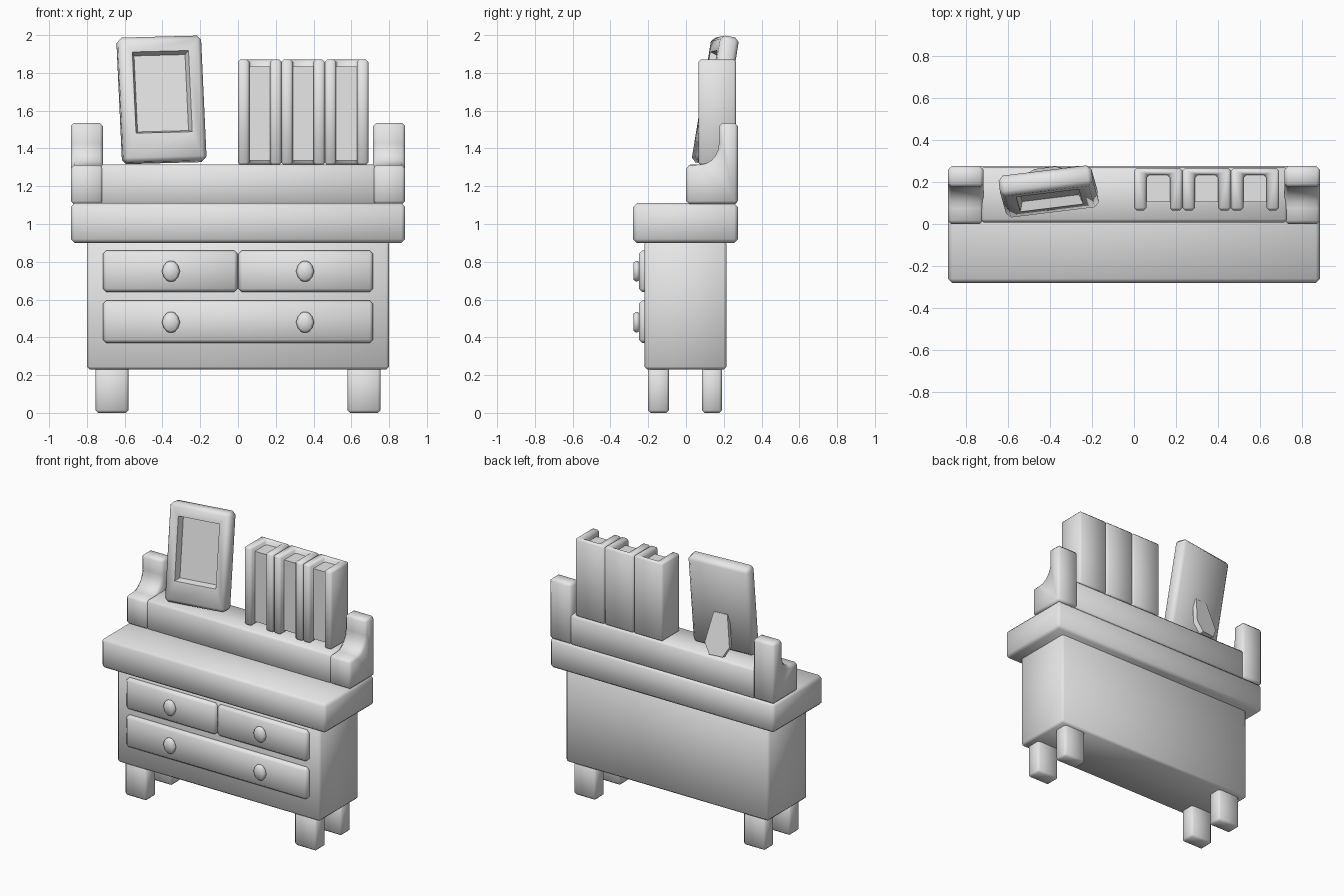
import bpy, bmesh, math
from mathutils import Matrix, Vector

if "Cube" in bpy.data.objects:
    bpy.data.objects.remove(bpy.data.objects["Cube"], do_unlink=True)

GREY = (0.8, 0.8, 0.8, 1)
mat = bpy.data.materials.new("plain_grey")
mat.use_nodes = True
mat.diffuse_color = GREY
mat.node_tree.nodes["Principled BSDF"].inputs["Base Color"].default_value = GREY


def finish(name, bm, bevel=0.0):
    """Turn a bmesh into a smooth-shaded object with chamfered edges."""
    bmesh.ops.recalc_face_normals(bm, faces=bm.faces)
    mesh = bpy.data.meshes.new(name)
    bm.to_mesh(mesh)
    bm.free()
    mesh.materials.append(mat)
    ob = bpy.data.objects.new(name, mesh)
    bpy.context.collection.objects.link(ob)
    bpy.ops.object.select_all(action='DESELECT')
    ob.select_set(True)
    bpy.context.view_layer.objects.active = ob
    if bevel:
        mod = ob.modifiers.new("chamfer", 'BEVEL')
        mod.width = bevel
        mod.segments = 1
        mod.limit_method = 'ANGLE'
        mod.angle_limit = math.radians(40)
        bpy.ops.object.modifier_apply(modifier=mod.name)
    bpy.ops.object.shade_smooth_by_angle(angle=math.radians(55))
    return ob


def box(name, xs, ys, zs, bevel=0.02):
    bm = bmesh.new()
    bmesh.ops.create_cube(bm, size=1)
    for v in bm.verts:
        v.co = [r[0] if c < 0 else r[1] for c, r in zip(v.co, (xs, ys, zs))]
    return finish(name, bm, bevel)


def prism(name, points, offset, bevel=0.0):
    """Extrude a closed outline along an offset vector."""
    bm = bmesh.new()
    face = bm.faces.new([bm.verts.new(p) for p in points])
    ext = bmesh.ops.extrude_face_region(bm, geom=[face], use_keep_orig=True)
    moved = [g for g in ext["geom"] if isinstance(g, bmesh.types.BMVert)]
    bmesh.ops.translate(bm, verts=moved, vec=offset)
    return finish(name, bm, bevel)


# Cabinet, worktop and raised back shelf
box("cabinet", (-0.8, 0.8), (-0.22, 0.215), (0.23, 0.91), 0.015)
box("worktop", (-0.885, 0.885), (-0.28, 0.275), (0.9, 1.11))
box("back_shelf", (-0.73, 0.73), (0.008, 0.27), (1.1, 1.315), 0.015)

# Legs
for side, sx in (("right", -1), ("left", 1)):
    for end, ys in (("front", (-0.2, -0.09)), ("back", (0.085, 0.19))):
        box(f"{end}_{side}_leg", sorted((sx * 0.58, sx * 0.755)), ys, (0, 0.25), 0.014)

# Drawers
for name, xs, zs in (("upper_right_drawer", (-0.715, -0.003), (0.64, 0.86)),
                     ("upper_left_drawer", (0.003, 0.715), (0.64, 0.86)),
                     ("lower_drawer", (-0.715, 0.715), (0.37, 0.595))):
    box(name, xs, (-0.25, -0.2), zs, 0.018)

# Octagonal knobs
for x in (-0.355, 0.355):
    for z in (0.48, 0.75):
        bm = bmesh.new()
        bmesh.ops.create_cone(bm, cap_ends=True, segments=8, radius1=0.06,
                              radius2=0.06, depth=0.034)
        bmesh.ops.transform(bm, verts=bm.verts, matrix=Matrix.Translation((x, -0.261, z))
                            @ Matrix.Diagonal((0.8, 1, 1, 1))
                            @ Matrix.Rotation(math.pi / 2, 4, 'X'))
        finish("knob", bm, 0.013)

# Side posts with a concave front curve
curve = [(0.075 + 0.1 * math.sin(a), 1.43 - 0.115 * math.cos(a))
         for a in (math.pi / 2 * i / 5 for i in range(6))]
outline = [(0.0, 1.105), (0.275, 1.105), (0.275, 1.535), (0.175, 1.535)]
outline += curve[::-1] + [(0.0, 1.31)]
for side, x in (("right", -0.885), ("left", 0.715)):
    prism(f"{side}_post", [(x, y, z) for y, z in outline], (0.17, 0, 0), 0.017)

# Books: a U-shaped cover wrapped round a recessed page block
W = 0.23
for i in range(3):
    x = i * W
    cover = [(0, 0.065), (0.06, 0.065), (0.06, 0.232), (W - 0.06, 0.232),
             (W - 0.06, 0.065), (W, 0.065), (W, 0.265), (0, 0.265)]
    prism("book_cover", [(x + a, b, 1.313) for a, b in cover], (0, 0, 0.557), 0.012)
    box("book_pages", (x + 0.05, x + W - 0.05), (0.105, 0.245), (1.335, 1.835), 0)

# Picture frame with a sunken panel, leaning back
place = (Matrix.Translation((-0.405, 0.155, 1.657))
         @ Matrix.Rotation(math.radians(7), 4, 'Z')
         @ Matrix.Rotation(math.radians(-1.5), 4, 'Y')
         @ Matrix.Rotation(math.radians(-9.5), 4, 'X'))
bm = bmesh.new()
bmesh.ops.create_cube(bm, size=1)
bmesh.ops.scale(bm, verts=bm.verts, vec=(0.445, 0.1, 0.67))
bmesh.ops.bevel(bm, geom=bm.edges[:], offset=0.022, segments=1, affect='EDGES')
bm.normal_update()
front = min(bm.faces, key=lambda f: f.calc_center_median().y)
bmesh.ops.inset_individual(bm, faces=[front], thickness=0.05)
for v in front.verts:
    v.co.x = math.copysign(0.15, v.co.x)
    v.co.z = 0.035 + math.copysign(0.218, v.co.z)
bm.normal_update()
bmesh.ops.inset_individual(bm, faces=[front], thickness=0.02, depth=-0.045)
bmesh.ops.transform(bm, verts=bm.verts, matrix=place)
finish("picture_frame", bm)

# Tapered prop behind the picture frame
hinge = (Matrix.Translation((-0.41, 0.17, 1.6))
         @ Matrix.Rotation(math.radians(7), 4, 'Z')
         @ Matrix.Rotation(math.radians(13), 4, 'X'))
half = [(0.05, 0.0), (0.09, -0.21), (0.05, -0.285)]
ring = half + [(-a, b) for a, b in reversed(half)]
prism("frame_prop", [hinge @ Vector((a, 0, b)) for a, b in ring],
      hinge.to_3x3() @ Vector((0, 0.035, 0)))
